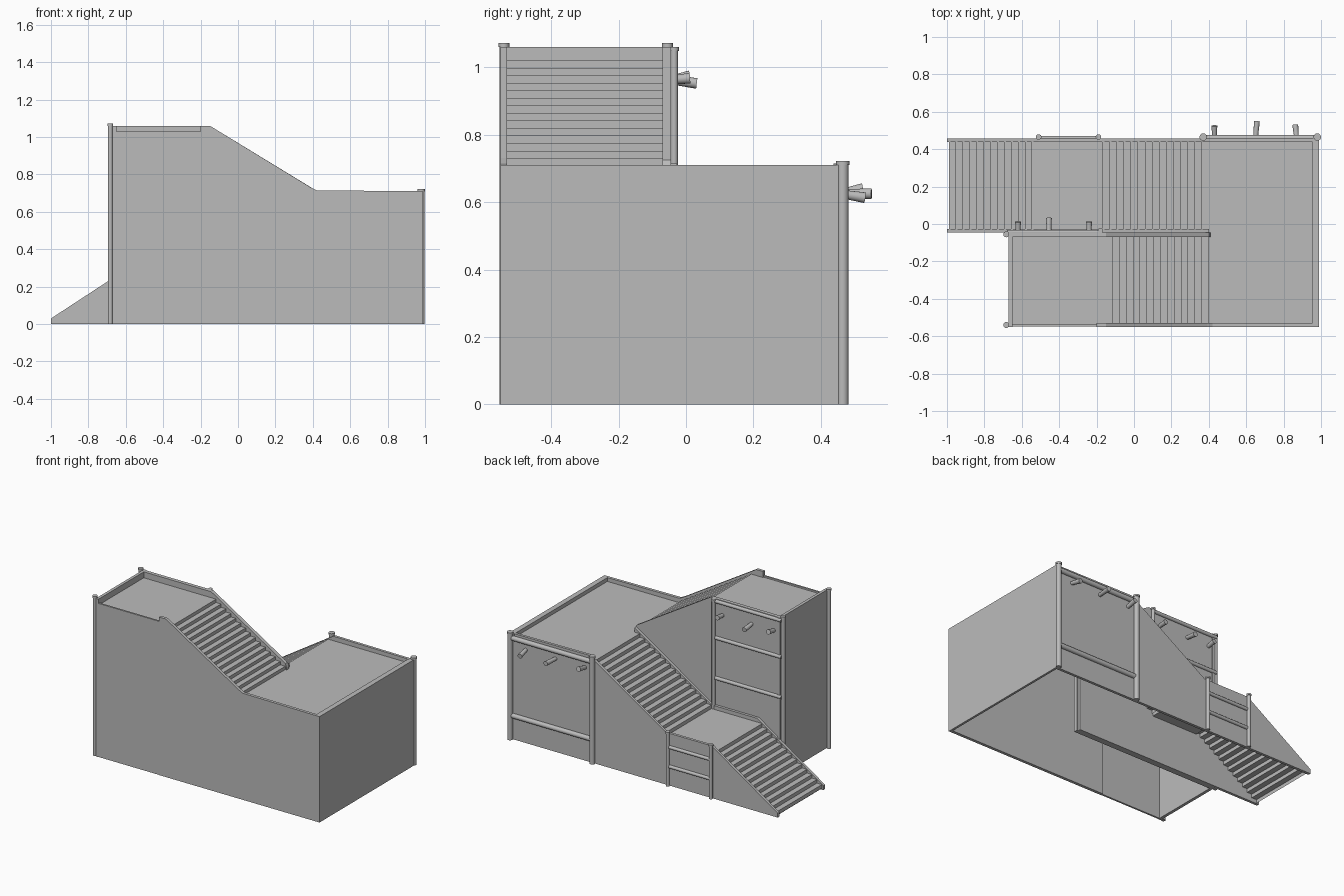
import bpy, bmesh, math
from mathutils import Vector

cube = bpy.data.objects.get("Cube")
if cube:
    bpy.data.objects.remove(cube)

grey = bpy.data.materials.new("plain grey")
grey.use_nodes = True
grey.diffuse_color = (0.5, 0.5, 0.5, 1)
grey.node_tree.nodes["Principled BSDF"].inputs["Base Color"].default_value = (0.5, 0.5, 0.5, 1)


def finish(name, bm):
    bmesh.ops.recalc_face_normals(bm, faces=bm.faces)
    mesh = bpy.data.meshes.new(name)
    bm.to_mesh(mesh)
    bm.free()
    mesh.materials.append(grey)
    ob = bpy.data.objects.new(name, mesh)
    bpy.context.collection.objects.link(ob)
    return ob


def panel(name, outline, y0, y1):
    """Side profile in x and z, extruded from y0 to y1."""
    bm = bmesh.new()
    face = bm.faces.new([bm.verts.new((x, y0, z)) for x, z in outline])
    ext = bmesh.ops.extrude_face_region(bm, geom=[face])
    moved = [v for v in ext["geom"] if isinstance(v, bmesh.types.BMVert)]
    bmesh.ops.translate(bm, verts=moved, vec=(0, y1 - y0, 0))
    return finish(name, bm)


def box(name, x0, x1, y0, y1, z0, z1):
    return panel(name, [(x0, z0), (x1, z0), (x1, z1), (x0, z1)], y0, y1)


def rod(name, a, b, r, r2=None):
    """Round bar from point a to point b."""
    a, b = Vector(a), Vector(b)
    bm = bmesh.new()
    bmesh.ops.create_cone(bm, cap_ends=True, segments=14, radius1=r,
                          radius2=r2 or r, depth=(b - a).length)
    bmesh.ops.rotate(bm, verts=bm.verts, matrix=Vector((0, 0, 1)).rotation_difference(b - a).to_matrix())
    bmesh.ops.translate(bm, verts=bm.verts, vec=(a + b) / 2)
    for f in bm.faces:
        f.smooth = len(f.verts) == 4
    return finish(name, bm)


def post(name, x, y, z0, z1, r=0.016):
    rod(name, (x, y, z0), (x, y, z1), r)
    rod(name + "_cap", (x, y, z1 - 0.012), (x, y, z1), r + 0.003)


def stairs(name, low, high, count, y0, y1):
    """Thin folded sheet of treads and risers climbing from low to high."""
    run, rise = (high[0] - low[0]) / count, (high[1] - low[1]) / count
    top = []
    for i in range(count):
        x, z = low[0] + run * i, low[1] + rise * i
        top += [(x, z), (x, z + rise)]
    top.append(high)
    side = math.copysign(0.008, run)
    under = [(x + side, z - 0.008) for x, z in reversed(top)]
    panel(name, top + under, y0, y1)


# Front and side walls of the tall block
box("front_left_panel", -0.67, -0.19, -0.548, -0.536, 0, 1.03)
panel("front_wall", [(-0.2, 0), (0.99, 0), (0.99, 0.71), (0.42, 0.715), (0.39, 0.73),
                     (-0.15, 1.06), (-0.2, 1.06)], -0.55, -0.53)
box("upper_left_wall", -0.67, -0.65, -0.55, -0.04, 0, 1.06)
panel("middle_wall", [(-0.67, 0), (0.41, 0), (0.41, 0.7), (0.4, 0.725),
                      (-0.15, 1.06), (-0.67, 1.06)], -0.07, -0.045)
box("right_wall", 0.955, 0.99, -0.55, 0.46, 0.66, 0.71)
box("right_wall_lower", 0.975, 0.99, -0.55, 0.46, 0, 0.69)

# Stepped side walls of the rear stairs
rear = [(-1, 0), (-1, 0.03), (-0.51, 0.35), (-0.17, 0.35), (0.4, 0.715)]
panel("rear_inner_wall", rear + [(0.4, 0)], -0.045, -0.027)
panel("rear_outer_wall", rear + [(0.99, 0.71), (0.99, 0)], 0.438, 0.456)

# Platforms
box("upper_platform", -0.66, -0.15, -0.54, -0.05, 1.0, 1.02)
box("lower_platform", 0.4, 0.97, -0.54, 0.445, 0.665, 0.685)
box("rear_landing", -0.51, -0.17, -0.035, 0.445, 0.305, 0.325)

# Flights of stairs
stairs("upper_stairs", (0.4, 0.685), (-0.15, 1.02), 15, -0.54, -0.06)
stairs("middle_stairs", (-0.17, 0.325), (0.4, 0.685), 15, -0.035, 0.445)
stairs("lower_stairs", (-0.99, 0.01), (-0.51, 0.325), 13, -0.035, 0.445)

# Posts at the corners of the platforms
for x in (0.37, 0.98):
    post("lower_platform_post", x, 0.465, 0, 0.722, 0.017)
for x in (-0.51, -0.19):
    post("landing_post", x, 0.465, 0, 0.365, 0.012)
for y in (-0.54, -0.055):
    post("upper_platform_post", -0.683, y, 0, 1.072, 0.013)
post("upper_rear_post", -0.18, -0.035, 0.31, 1.06, 0.011)

# Rails between the posts
for z in (0.16, 0.68):
    rod("lower_platform_rail", (0.37, 0.46, z), (0.98, 0.46, z), 0.016)
for z in (0.13, 0.26):
    rod("landing_rail", (-0.51, 0.46, z), (-0.19, 0.46, z), 0.011)
for z in (0.53, 0.8, 1.045):
    rod("upper_rear_rail", (-0.68, -0.043, z), (-0.18, -0.043, z), 0.012)

# Climbing pegs, each tilted a little
for x, length, lean, dz in ((0, 0.065, 0, 0.015), (0.22, 0.09, 0.007, 0), (0.44, 0.07, -0.008, -0.012)):
    rod("lower_peg", (0.43 + x, 0.455, 0.625), (0.43 + x + lean, 0.46 + length, 0.625 + dz), 0.012, 0.016)
for x, length, dz in ((-0.62, 0.06, 0.012), (-0.455, 0.08, -0.01), (-0.24, 0.06, 0.005)):
    rod("upper_peg", (x, -0.05, 0.962), (x, -0.048 + length, 0.962 + dz), 0.012, 0.016)
